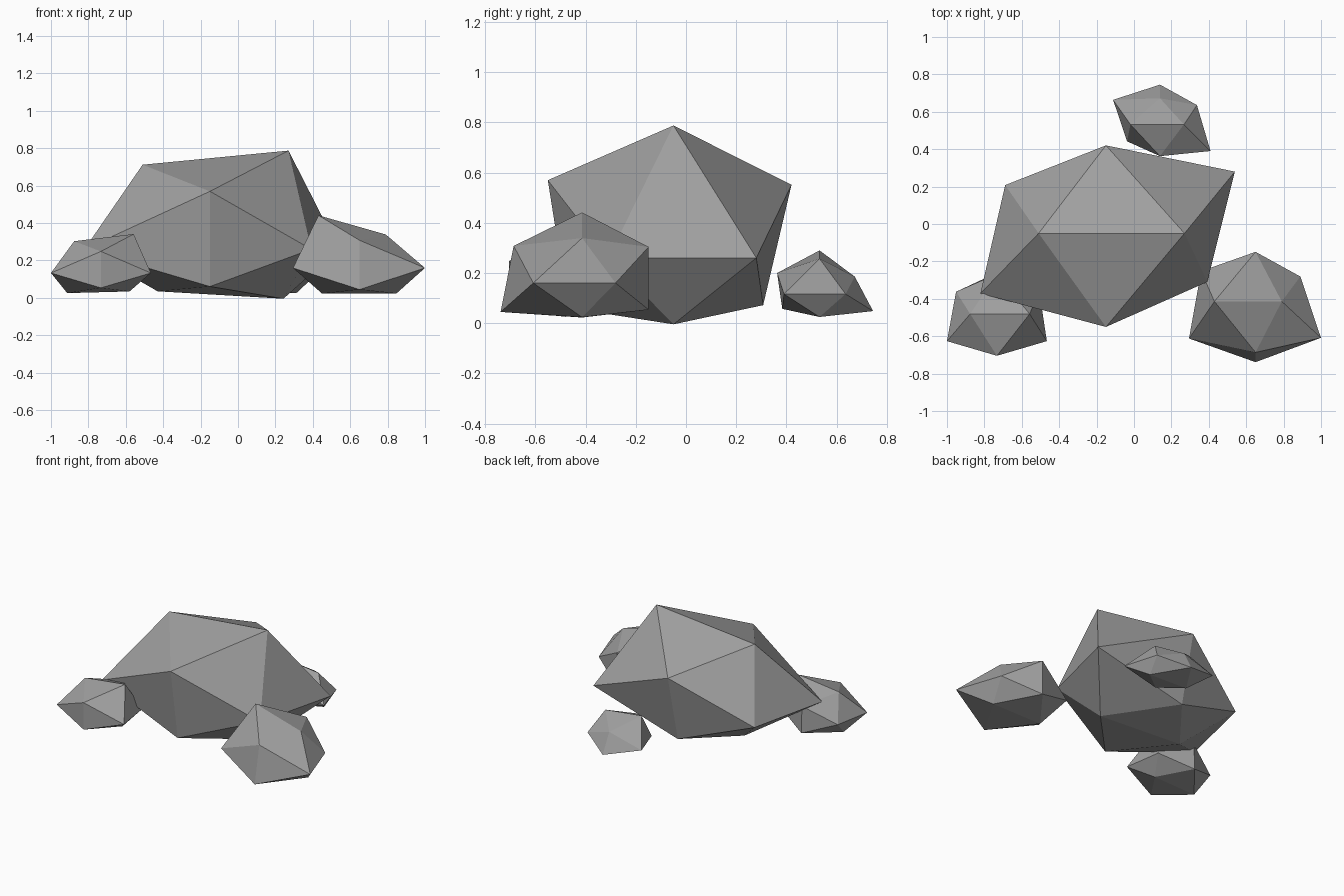
import bpy, bmesh

if "Cube" in bpy.data.objects:
    bpy.data.objects.remove(bpy.data.objects["Cube"])

PHI = (1 + 5 ** 0.5) / 2

# One stone grey for every rock
stone = bpy.data.materials.new("stone grey")
stone.diffuse_color = (0.35, 0.35, 0.35, 1)
stone.use_nodes = True
stone.node_tree.nodes["Principled BSDF"].inputs["Base Color"].default_value = stone.diffuse_color

# Corners of a 20-sided solid resting with an edge along x on top
CORNERS = [
    (-1, 0, PHI), (1, 0, PHI),                            # top left, right
    (0, -PHI, 1), (0, PHI, 1),                            # upper front, back
    (-PHI, -1, 0), (-PHI, 1, 0), (PHI, -1, 0), (PHI, 1, 0),  # middle ring
    (0, -PHI, -1), (0, PHI, -1),                          # lower front, back
    (-1, 0, -PHI), (1, 0, -PHI),                          # bottom left, right
]


def rock(name, centre, size, depth, height, reach):
    """Lumpy 20-sided rock: each corner has its own reach, underside flattened."""
    bm = bmesh.new()
    verts = [bm.verts.new(c) for c in CORNERS]
    bmesh.ops.convex_hull(bm, input=verts)
    floor = -0.58 * size * height
    for v, r in zip(verts, reach):
        x, y, z = v.co.x * r, v.co.y * r * depth, v.co.z * r * height
        if z < floor:
            z = floor + (z - floor) * 0.28
        v.co = (centre[0] + x, centre[1] + y, centre[2] + z)
    bmesh.ops.recalc_face_normals(bm, faces=bm.faces[:])
    mesh = bpy.data.meshes.new(name)
    bm.to_mesh(mesh)
    bm.free()
    mesh.materials.append(stone)
    obj = bpy.data.objects.new(name, mesh)
    bpy.context.collection.objects.link(obj)
    return obj


# Big boulder in the middle
rock("main_boulder", (-0.15, -0.05, 0.26), 0.39, 0.775, 0.776,
     [0.36, 0.42, 0.399, 0.375, 0.415, 0.333, 0.335, 0.426,
      0.335, 0.285, 0.28, 0.393])

# Three smaller rocks around it
rock("right_rock", (0.65, -0.414, 0.16), 0.20, 0.90, 0.79,
     [0.22, 0.14, 0.187, 0.182, 0.22, 0.18, 0.216, 0.148,
      0.223, 0.182, 0.20, 0.197])
rock("left_rock", (-0.733, -0.481, 0.133), 0.155, 0.88, 0.735,
     [0.143, 0.175, 0.157, 0.15, 0.165, 0.135, 0.165, 0.14,
      0.155, 0.155, 0.18, 0.153])
rock("back_rock", (0.139, 0.532, 0.116), 0.135, 0.85, 0.68,
     [0.158, 0.128, 0.123, 0.102, 0.155, 0.155, 0.167, 0.122,
      0.108, 0.155, 0.135, 0.172])
# Short left front corner of the back rock
back = bpy.data.objects["back_rock"].data
back.vertices[4].co = (-0.037, 0.442, 0.116)
